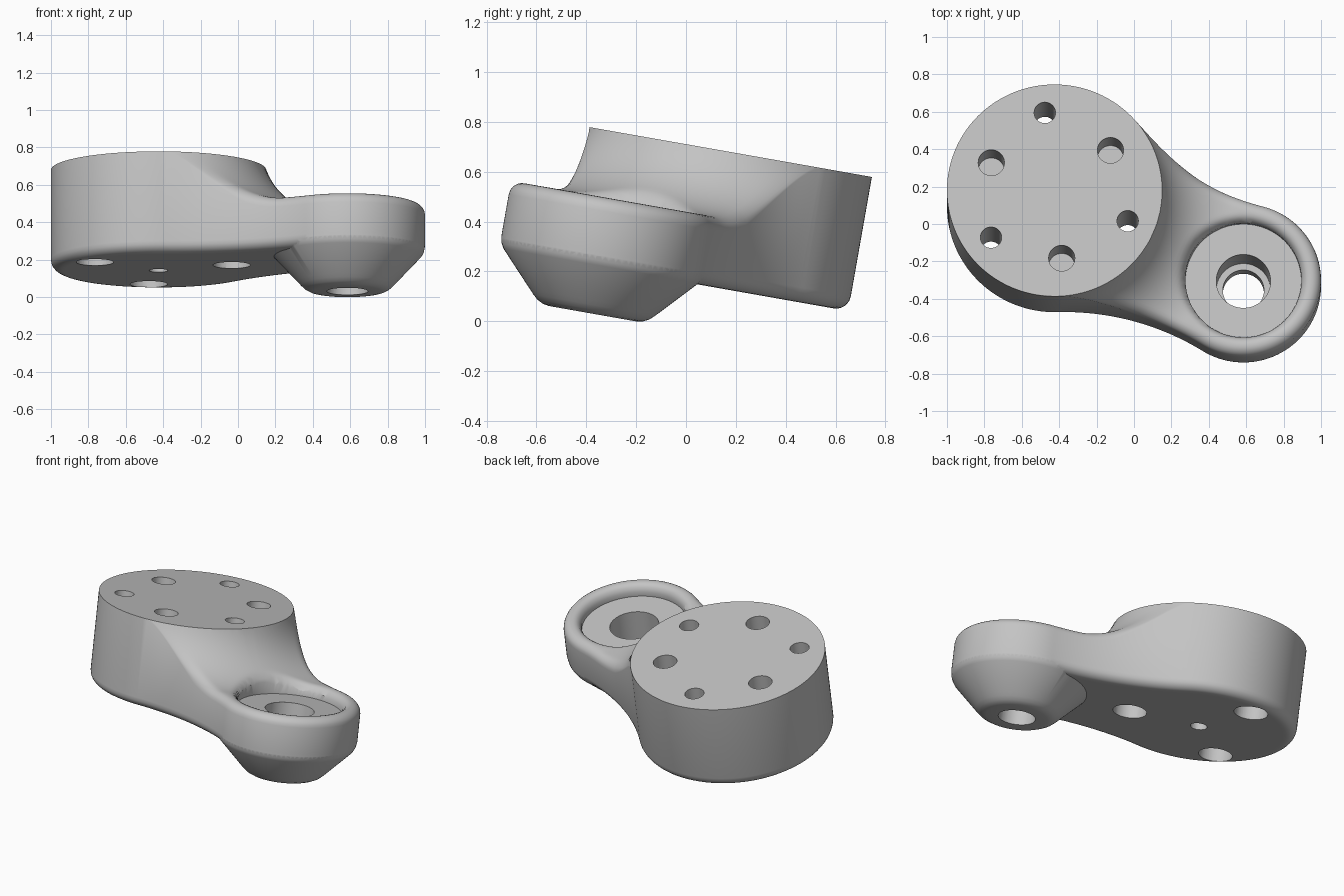
import bpy, bmesh, math
from mathutils import Matrix, Vector

cube = bpy.data.objects.get("Cube")
if cube:
    bpy.data.objects.remove(cube, do_unlink=True)

# Main dimensions, in the untilted frame of the bracket
DISC, BOSS = Vector((-0.425, 0.059, 0)), Vector((0.585, -0.374, 0))
DISC_R, BOSS_R, NECK_R = 0.575, 0.415, 1.4
BASE, RIM, TOP = 0.154, 0.433, 0.70
FILLET, ROUND = 0.4, 0.055
RECESS_R = 0.31
TILT = math.radians(-10)
N_DISC, N_NECK, N_BOSS = 96, 56, 80

axis = BOSS - DISC
span = axis.length
cx = ((DISC_R + NECK_R) ** 2 - (BOSS_R + NECK_R) ** 2 + span ** 2) / (2 * span)
cy = math.sqrt((DISC_R + NECK_R) ** 2 - cx ** 2)
ta, tb = math.atan2(cy, cx), math.atan2(cy, cx - span)


def arc(x, y, r, a, b, n):
    angles = [a + (b - a) * i / n for i in range(n)]
    return [(x + r * math.cos(t), y + r * math.sin(t)) for t in angles]


def outline(d):
    """Two-lobed outline, moved inward by d."""
    pi = math.pi
    return (arc(0, 0, DISC_R - d, ta, 2 * pi - ta, N_DISC)
            + arc(cx, -cy, NECK_R + d, pi - ta, pi - tb, N_NECK)
            + arc(span, 0, BOSS_R - d, -tb, tb, N_BOSS)
            + arc(cx, cy, NECK_R + d, tb - pi, ta - pi, N_NECK))


def rounding(d, r):
    """Height lost to an edge rounding of radius r at distance d from the edge."""
    e = min(max(r - d, 0), r)
    return r - math.sqrt(r * r - e * e)


def top_height(i, x, y, d):
    r, q = math.hypot(x, y), math.hypot(x - span, y)
    foot = DISC_R + math.sqrt(FILLET ** 2 - (FILLET - TOP + RIM) ** 2)
    e = min(max(foot - r, 0), FILLET)
    if d == 0 and i <= N_DISC:
        e = FILLET
    h = RIM + FILLET - math.sqrt(FILLET ** 2 - e * e)
    fade = min(max((r - DISC_R) / 0.2, 0), 1)
    return h - max(fade * rounding(d, ROUND), rounding(q - RECESS_R, 0.05))


def make_object(name, bm):
    bmesh.ops.recalc_face_normals(bm, faces=bm.faces[:])
    mesh = bpy.data.meshes.new(name)
    bm.to_mesh(mesh)
    bm.free()
    ob = bpy.data.objects.new(name, mesh)
    bpy.context.collection.objects.link(ob)
    return ob


def lathe(bm, profile, centre, n=64):
    """Closed turned solid; the profile starts and ends on the axis."""
    rings = []
    for r, z in profile:
        if r == 0:
            rings.append([bm.verts.new((centre.x, centre.y, z))] * n)
        else:
            rings.append([bm.verts.new((x, y, z)) for x, y in
                          arc(centre.x, centre.y, r, 0, 2 * math.pi, n)])
    for a, b in zip(rings, rings[1:]):
        for i in range(n):
            j = (i + 1) % n
            bm.faces.new(list(dict.fromkeys((a[i], a[j], b[j], b[i]))))


# Body: inset loops under the base, up the wall and over the top
bm = bmesh.new()
insets = [0, 0.003, 0.009, 0.018, 0.03, 0.043] + [0.06 + 0.016 * i for i in range(21)]
loops = []
for d in reversed(insets):
    loops.append([bm.verts.new((x, y, BASE + rounding(d, 0.06))) for x, y in outline(d)])
for d in insets:
    loops.append([bm.verts.new((x, y, top_height(i, x, y, d)))
                  for i, (x, y) in enumerate(outline(d))])
n = len(loops[0])
for a, b in zip(loops, loops[1:]):
    for i in range(n):
        j = (i + 1) % n
        bm.faces.new((a[i], a[j], b[j], b[i]))
for loop in (loops[0], loops[-1]):
    mid = N_DISC // 2
    for k in range(n // 2):
        ids = [mid + k, mid + k + 1, mid - k - 1, mid - k]
        bm.faces.new(list(dict.fromkeys(loop[i % n] for i in ids)))

# Flat disc face
cut = bmesh.ops.bisect_plane(bm, geom=bm.verts[:] + bm.edges[:] + bm.faces[:],
                             plane_co=(0, 0, TOP), plane_no=(0, 0, 1), clear_outer=True)
bmesh.ops.holes_fill(bm, edges=[e for e in bm.edges if e.is_boundary], sides=0)
turn = Matrix.Rotation(math.atan2(axis.y, axis.x), 4, 'Z')
bmesh.ops.transform(bm, matrix=Matrix.Translation(DISC) @ turn, verts=bm.verts[:])
body = make_object("bracket_body", bm)

# Tapered boss under the small end
bm = bmesh.new()
lathe(bm, [(0, 0.25), (0.413, 0.25), (0.413, 0.2), (0.409, 0.18), (0.398, 0.16),
           (0.265, 0.018), (0.248, 0.0), (0.228, -0.018), (0.205, -0.03),
           (0.18, -0.035), (0, -0.035)], BOSS, 96)
cone = make_object("tapered_boss", bm)

# Cutter for the recess, stepped bore and screw holes
bm = bmesh.new()
LOW, HIGH = -0.2, 0.9
lathe(bm, [(0, LOW), (0.11, LOW), (0.11, 0.08), (0.145, 0.08), (0.145, 0.36),
           (RECESS_R, 0.36), (RECESS_R, HIGH), (0, HIGH)], BOSS, 96)
lathe(bm, [(0, LOW), (0.05, LOW), (0.05, 0.3), (0, 0.3)], DISC, 32)
for k in range(3):
    a, b = math.radians(97 + 120 * k), math.radians(36 + 120 * k)
    lathe(bm, [(0, LOW), (0.1, LOW), (0.1, 0.25), (0.057, 0.25), (0.057, HIGH), (0, HIGH)],
          DISC + 0.425 * Vector((math.cos(a), math.sin(a), 0)), 40)
    lathe(bm, [(0, 0.45), (0.07, 0.45), (0.07, HIGH), (0, HIGH)],
          DISC + 0.37 * Vector((math.cos(b), math.sin(b), 0)), 40)
holes = make_object("hole_cutter", bm)

# Join the boss, cut the holes and keep the finished mesh
for tool, op in ((cone, 'UNION'), (holes, 'DIFFERENCE')):
    tool.hide_render = True
    mod = body.modifiers.new(op.title(), 'BOOLEAN')
    mod.operation, mod.object, mod.solver = op, tool, 'EXACT'
bpy.context.view_layer.update()
final = bpy.data.meshes.new_from_object(
    body.evaluated_get(bpy.context.evaluated_depsgraph_get()))
body.modifiers.clear()
body.data = final
for tool in (cone, holes):
    bpy.data.objects.remove(tool, do_unlink=True)

# Plain grey metal
grey = bpy.data.materials.new("plain_grey")
grey.use_nodes = True
colour = (0.55, 0.55, 0.55, 1)
grey.diffuse_color = colour
grey.node_tree.nodes["Principled BSDF"].inputs["Base Color"].default_value = colour
final.materials.clear()
final.materials.append(grey)

body.rotation_euler.x = TILT
bpy.ops.object.select_all(action='DESELECT')
body.select_set(True)
bpy.context.view_layer.objects.active = body
bpy.ops.object.shade_smooth_by_angle(angle=math.radians(35))
